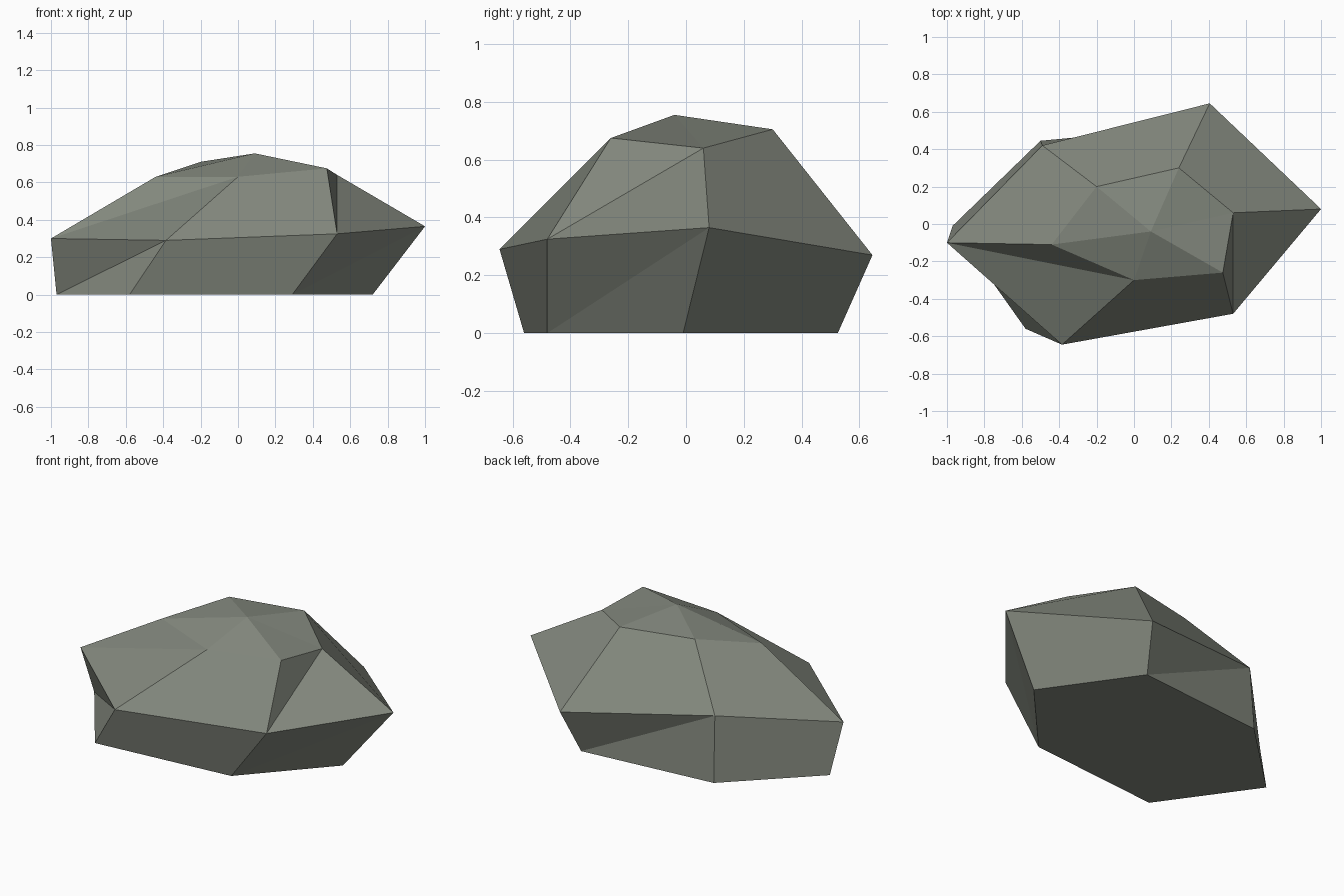
import bpy
import bmesh

default_cube = bpy.data.objects.get("Cube")
if default_cube:
    bpy.data.objects.remove(default_cube, do_unlink=True)


def make_material(name, colour):
    material = bpy.data.materials.new(name)
    material.use_nodes = True
    material.diffuse_color = colour
    material.node_tree.nodes["Principled BSDF"].inputs["Base Color"].default_value = colour
    return material


# Six-cornered rings, in matching order around the rock
base_ring = [(-.97, -.01, 0), (-.58, -.56, 0), (.29, -.48, 0),
             (.72, -.01, 0), (.345, .525, 0), (-.5, .445, 0)]
waist_ring = [(-1, -.1, .3), (-.385, -.645, .29), (.53, -.48, .325),
              (1, .08, .365), (.405, .645, .27), (-.49, .42, .4)]
shoulder_ring = [(-.44, -.11, .63), (0, -.3, .63), (.475, -.26, .675),
                 (.53, .06, .64), (.24, .3, .705), (-.2, .2, .71)]
peak = (.09, -.04, .755)


def add_band(bm, lower, upper, rising, falling):
    """Join two rings with quads, split along a chosen diagonal where creased."""
    for i in range(len(lower)):
        j = (i + 1) % len(lower)
        a, b, c, d = lower[i], lower[j], upper[j], upper[i]
        if i in rising:
            faces = [(a, b, c), (a, c, d)]
        elif i in falling:
            faces = [(a, b, d), (b, c, d)]
        else:
            faces = [(a, b, c, d)]
        for corners in faces:
            bm.faces.new(corners)


bm = bmesh.new()
base, waist, shoulder = [[bm.verts.new(point) for point in ring]
                         for ring in (base_ring, waist_ring, shoulder_ring)]
summit = bm.verts.new(peak)

# Undercut sides, sloping flanks, then the crown and the flat underside
add_band(bm, base, waist, rising={2}, falling={0}.union({}))
add_band(bm, waist, shoulder, rising={0, 2}, falling=set())
for i, corner in enumerate(shoulder):
    bm.faces.new((corner, shoulder[(i + 1) % len(shoulder)], summit))
bm.faces.new(list(reversed(base)))

# Crease on the back of the undercut
back = next(f for f in bm.faces if set(f.verts) == {base[4], base[5], waist[5], waist[4]})
bmesh.utils.face_split(back, base[4], waist[5])

# The first undercut panel creases from its base corner to the front waist corner
crease = bm.edges.get((base[1], waist[0]))
if crease:
    bmesh.utils.edge_rotate(crease, True)

bmesh.ops.recalc_face_normals(bm, faces=bm.faces[:])
mesh = bpy.data.meshes.new("boulder")
bm.to_mesh(mesh)
bm.free()

boulder = bpy.data.objects.new("boulder", mesh)
bpy.context.collection.objects.link(boulder)
mesh.materials.append(make_material("mossy grey stone", (.23, .25, .21, 1)))
